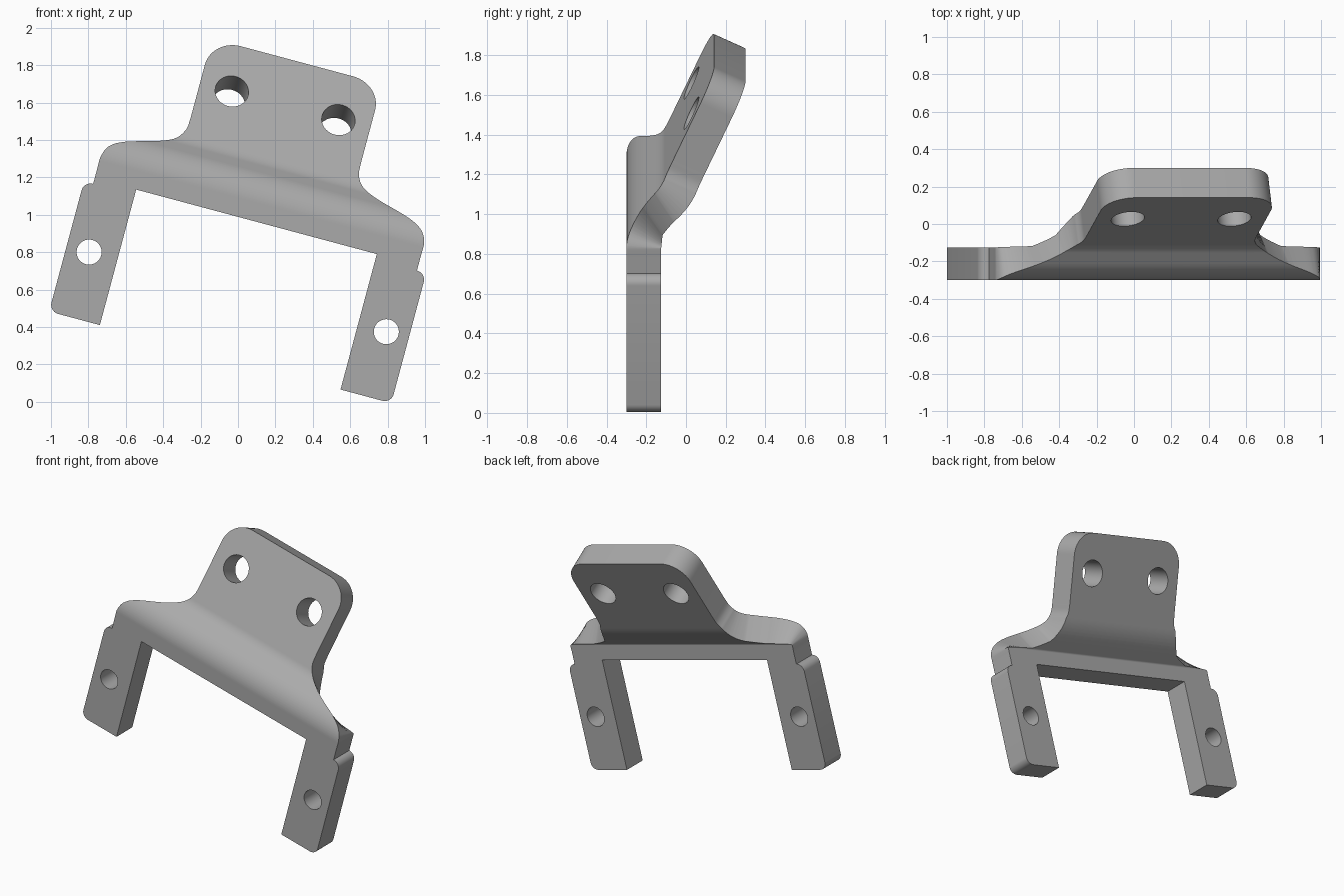
import bpy, bmesh, math
from mathutils import Vector

if "Cube" in bpy.data.objects:
    bpy.data.objects.remove(bpy.data.objects["Cube"])

TILT = math.radians(15)        # whole bracket leans sideways
T = 0.175                      # sheet thickness
CENTRE = -0.1535               # middle of the bracket along its own width
W0, Y0 = 1.055, -0.30          # where the bend starts, front face position
PHI, END = math.radians(57), math.radians(25)
R1, R2, RUN = 0.19, 0.13, 0.07  # front radii of both bends, straight run between
A1 = R1 * PHI
A2 = A1 + RUN
A3 = A2 + R2 * (PHI - END)


def bend(s):
    """Front surface at length s along the sheet: height, depth, angle."""
    d = s - W0
    if d <= 0:
        return s, Y0, 0.0
    a = min(d, A1) / R1
    w, y = W0 + R1 * math.sin(a), Y0 + R1 * (1 - math.cos(a))
    if d > A1:
        run = min(d, A2) - A1
        w, y = w + run * math.cos(a), y + run * math.sin(a)
    if d > A2:
        a = PHI - (min(d, A3) - A2) / R2
        w += R2 * (math.sin(PHI) - math.sin(a))
        y += R2 * (math.cos(a) - math.cos(PHI))
    if d > A3:
        w, y = w + (d - A3) * math.cos(a), y + (d - A3) * math.sin(a)
    return w, y, a


def length_at(w):
    lo, hi = 0.0, 4.0
    for _ in range(50):
        mid = (lo + hi) / 2
        lo, hi = (mid, hi) if bend(mid)[0] < w else (lo, mid)
    return lo


def arc(cx, cy, rx, ry, a0, a1, n=10):
    return [(cx + rx * math.cos(math.radians(a0 + (a1 - a0) * i / n)),
             cy + ry * math.sin(math.radians(a0 + (a1 - a0) * i / n))) for i in range(n + 1)]


def smooth_path(pts, n=6):
    p = [Vector(q) for q in pts]
    p = [2 * p[0] - p[1]] + p + [2 * p[-1] - p[-2]]
    out = []
    for a, b, c, d in zip(p, p[1:], p[2:], p[3:]):
        for i in range(n):
            t = i / n
            out.append(tuple(0.5 * (2 * b + (c - a) * t + (2 * a - 5 * b + 4 * c - d) * t * t
                                    + (3 * b - a - 3 * c + d) * t ** 3)))
    return out + [tuple(p[-2])]


# Half outline: leg, notch, flared shoulder, upper plate
half = [(0.666, 0.955), (0.666, 0.205)]
half += arc(0.897, 0.255, 0.05, 0.05, -90, 0)
half += arc(0.897, 0.875, 0.05, 0.05, 0, 89)
half += [(0.896, 0.925)]
half += smooth_path([(0.896, 1.0), (0.894, 1.08), (0.862, 1.143), (0.78, 1.188), (0.61, 1.237),
                     (0.52, 1.277), (0.478, 1.335), (0.471, 1.40)])
half += arc(0.471 - 0.16, 1.84 - 0.145, 0.16, 0.145, 0, 90, 14)


def place(side, h, w):
    shift = -0.013 * min(max((w - 1.1) / 0.2, 0), 1)
    return CENTRE + side * h + shift, length_at(w)


outline = [place(1, h, w) for h, w in half] + [place(-1, h, w) for h, w in reversed(half)]

# Bolt holes: two in the legs, two in the plate
loops = [outline]
for side in (-1, 1):
    for h, w, r in ((0.8225, 0.567, 0.067), (0.295, 1.595, 0.09)):
        u, s = place(side, h, w)
        loops.append(arc(u, s, r, r, 0, 360, 40)[:-1])

# Flat sheet as a filled, extruded curve
curve = bpy.data.curves.new("flat_sheet", 'CURVE')
curve.dimensions = '2D'
curve.fill_mode = 'BOTH'
curve.extrude = T / 2
for loop in loops:
    sp = curve.splines.new('POLY')
    sp.points.add(len(loop) - 1)
    for pt, (u, s) in zip(sp.points, loop):
        pt.co = (u, s, 0, 1)
    sp.use_cyclic_u = True
flat = bpy.data.objects.new("flat_sheet", curve)
bpy.context.collection.objects.link(flat)
bpy.context.view_layer.update()
mesh = bpy.data.meshes.new_from_object(flat.evaluated_get(bpy.context.evaluated_depsgraph_get()))
bpy.data.objects.remove(flat)

# Cut the sheet across the bends, then fold it
bm = bmesh.new()
bm.from_mesh(mesh)
bmesh.ops.remove_doubles(bm, verts=bm.verts[:], dist=1e-5)
cuts = [W0 + A1 * i / 12 for i in range(13)] + [W0 + A2 + (A3 - A2) * i / 8 for i in range(9)]
for s in cuts:
    bmesh.ops.bisect_plane(bm, geom=bm.verts[:] + bm.edges[:] + bm.faces[:], dist=1e-6,
                           plane_co=(0, s, 0), plane_no=(0, 1, 0))
bmesh.ops.triangulate(bm, faces=[f for f in bm.faces if len(f.verts) > 4])
for v in bm.verts:
    u, s, depth = v.co.x, v.co.y, v.co.z + T / 2
    w, y, a = bend(s)
    w, y = w - depth * math.sin(a), y + depth * math.cos(a)
    v.co = (u * math.cos(TILT) + w * math.sin(TILT), y, w * math.cos(TILT) - u * math.sin(TILT))
bmesh.ops.recalc_face_normals(bm, faces=bm.faces[:])
bm.to_mesh(mesh)
bm.free()

# Finished bracket
grey = bpy.data.materials.new("plain_grey")
grey.diffuse_color = (0.4, 0.4, 0.4, 1)
grey.use_nodes = True
grey.node_tree.nodes["Principled BSDF"].inputs["Base Color"].default_value = grey.diffuse_color
mesh.materials.clear()
mesh.materials.append(grey)
for p in mesh.polygons:
    p.material_index = 0
bracket = bpy.data.objects.new("bent_bracket", mesh)
bpy.context.collection.objects.link(bracket)
bpy.context.view_layer.objects.active = bracket
bracket.select_set(True)
bpy.ops.object.shade_smooth_by_angle(angle=math.radians(30))
